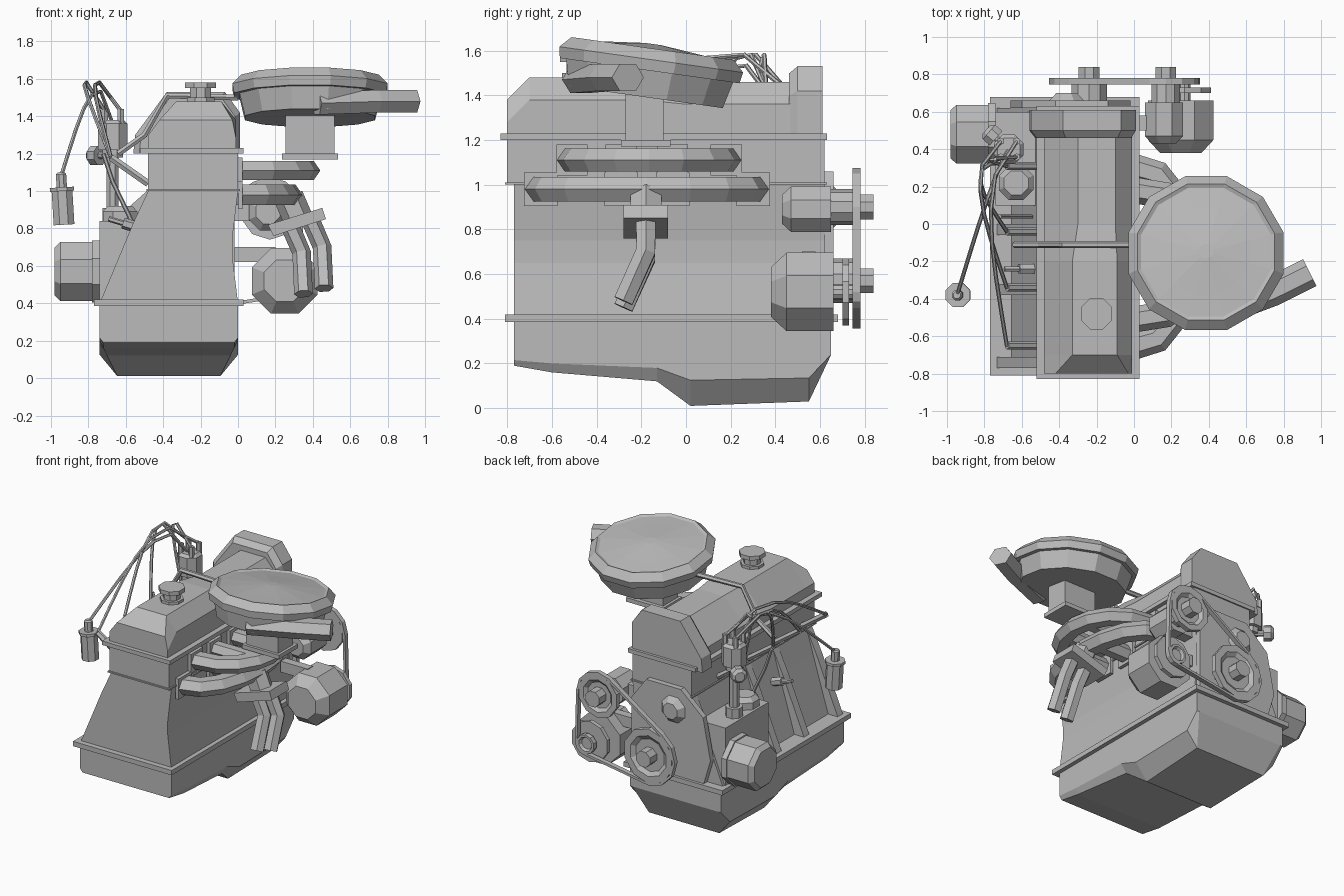
import bpy, bmesh, math
from mathutils import Vector, geometry

cube = bpy.data.objects.get("Cube")
if cube:
    bpy.data.objects.remove(cube, do_unlink=True)

shade = (.5, .5, .5, 1)
grey = bpy.data.materials.new("plain grey")
grey.use_nodes = True
grey.diffuse_color = shade
grey.node_tree.nodes["Principled BSDF"].inputs["Base Color"].default_value = shade

ALONG_X, ALONG_Y, UP = Vector((1, 0, 0)), Vector((0, 1, 0)), Vector((0, 0, 1))


def loft(name, rings, closed=False):
    """Skin a list of equal-length rings; cap the ends unless closed."""
    bm = bmesh.new()
    loops = [[bm.verts.new(point) for point in ring] for ring in rings]
    pairs = list(zip(loops, loops[1:]))
    if closed:
        pairs.append((loops[-1], loops[0]))
    else:
        bm.faces.new(loops[0])
        bm.faces.new(loops[-1])
    for a, b in pairs:
        for i in range(len(a)):
            bm.faces.new((a[i - 1], a[i], b[i], b[i - 1]))
    bmesh.ops.recalc_face_normals(bm, faces=bm.faces)
    mesh = bpy.data.meshes.new(name)
    bm.to_mesh(mesh)
    bm.free()
    mesh.materials.append(grey)
    part = bpy.data.objects.new(name, mesh)
    bpy.context.collection.objects.link(part)
    return part


def prism(name, profile, front, back):
    """Extrude an x-z profile along y."""
    return loft(name, [[(x, y, z) for x, z in profile] for y in (front, back)])


def box(name, left, right, front, back, low, high):
    return prism(name, [(left, low), (right, low), (right, high), (left, high)], front, back)


def turned(name, origin, axis, steps, sides=8):
    """Stack of (offset, radius) polygons along an axis."""
    axis = Vector(axis).normalized()
    turn = axis.to_track_quat('Z', 'Y')
    rings = []
    for offset, radius in steps:
        angles = [math.tau * (i + .5) / sides for i in range(sides)]
        rings.append([Vector(origin) + axis * offset
                      + turn @ Vector((radius * math.cos(a), radius * math.sin(a), 0)) for a in angles])
    return loft(name, rings)


def drum(name, origin, axis, length, radius, bevel=0, sides=8):
    """Cylinder whose far end is bevelled."""
    steps = [(0, radius), (length - bevel, radius)]
    if bevel:
        steps.append((length, radius - bevel))
    return turned(name, origin, axis, steps, sides)


def tube(name, path, width, height=None, sides=6):
    """Sweep a polygon of half-sizes width and height along a path."""
    height = height or width
    points = [Vector(p) for p in path]
    rings = []
    for i, point in enumerate(points):
        ahead = points[min(i + 1, len(points) - 1)]
        behind = points[max(i - 1, 0)]
        heading = (ahead - behind).normalized()
        side = heading.cross(UP if abs(heading.z) < .9 else ALONG_Y).normalized()
        over = side.cross(heading)
        angles = [math.tau * k / sides for k in range(sides)]
        rings.append([point + side * width * math.cos(a) + over * height * math.sin(a) for a in angles])
    return loft(name, rings)


# Main levels and ends of the engine
rail_z, deck_z, head_z, cover_z = .4, 1, 1.2, 1.48
front, back = -.77, .62
wide, narrow = -.74, -.48
mid_x = narrow / 2


# Oil pan, its sump deepening towards the back
def pan_ring(y, bottom):
    inset = max(.02, (.2 - bottom) / 2)
    shoulder = bottom / 2 + .12
    half = [(0, rail_z), (0, shoulder), (-inset, bottom)]
    mirrored = [(wide - x, z) for x, z in reversed(half)]
    return [(x, y, z) for x, z in half + mirrored]


pan_line = [(front, .19), (-.6, .16), (-.13, .12), (.02, .01), (.55, .03), (.65, .24)]
loft("oil_pan", [pan_ring(y, bottom) for y, bottom in pan_line])
box("pan_rail", wide - .03, .03, front - .04, back + .06, rail_z - .015, rail_z + .02)

# Engine block, waisted on one side and sloped with ribs on the other
flank = [(wide, rail_z), (-.56, .83), (narrow, deck_z)]
waist = [(0, deck_z), (-.03, .75), (-.03, .65), (0, rail_z)]
core = [(wide + .08, rail_z), (-.53, .83), (narrow, deck_z)]
prism("block", core + waist, front, back)
for y in (front, back - .06):
    prism("block_end_wall", flank + waist, y, y + .06)
for y in (-.38, -.06):
    prism("block_rib", flank + [(narrow, rail_z)], y, y + .06)
box("distributor_mount", wide, narrow, .1, .6, rail_z, .84)
drum("mount_boss", (-.63, .22, .8), UP, .12, .1, .03)

# Cylinder head with its gasket and rail
box("cylinder_head", narrow, 0, front - .03, back, deck_z, head_z)
box("head_gasket", narrow - .01, .01, front - .04, back + .01, deck_z, deck_z + .01)
box("cover_rail", narrow - .04, .03, front - .06, back + .01, head_z, head_z + .03)


# Valve cover, sloped at the front and stepped in the middle
def cover_ring(y, left, right, top):
    outline = [(narrow, head_z), (narrow, head_z + .1), (left, top),
               (right, top), (-.01, top - .1), (-.01, head_z)]
    return [(x, y, z) for x, z in outline]


loft("valve_cover", [cover_ring(front - .03, -.42, -.03, cover_z - .1),
                     cover_ring(front + .07, -.33, -.09, cover_z),
                     cover_ring(-.2, -.33, -.09, cover_z),
                     cover_ring(0, -.3, -.1, cover_z - .02),
                     cover_ring(.5, -.3, -.1, cover_z - .02)])
hood = [(-.56, head_z), (-.55, 1.3), (-.38, 1.53), (-.07, 1.53), (.01, 1.42), (.01, head_z)]
shrunk = [(mid_x + (x - mid_x) * .9, head_z + (z - head_z) * .9) for x, z in hood]
loft("cover_end", [[(x, y, z) for x, z in outline]
                   for outline, y in ((shrunk, .46), (hood, .5), (hood, .61))])
cap = Vector((-.2, -.48, cover_z))
drum("filler_neck", cap, UP, .08, .06)
drum("filler_cap_foot", cap, UP, .02, .08)
drum("filler_cap", cap + UP * .07, UP, .03, .09)
tube("breather_hose", [(0, -.11, 1.5), (-.38, -.11, 1.51), (-.5, -.11, 1.3), (-.64, -.11, head_z)], .018)

# Timing cover and water pump
chain_case = [(-.6, rail_z), (-.66, .6), (-.6, .9), (-.42, 1.06), (-.14, 1.06), (-.02, .9), (-.02, rail_z)]
prism("timing_cover", chain_case, back, back + .04)
drum("water_pump_dome", (-.36, back, .9), ALONG_Y, .08, .11, .05)

# Pulleys: x, z and radius of each, shared with the belt
pulleys = {"crank": (mid_x, .57, .2), "pump": (.17, .9, .16), "alternator": (.27, .52, .07)}
belt_y, belt_width = .745, .035
for name, (x, z, radius) in pulleys.items():
    hub = Vector((x, back, z))
    rim, dish = belt_y - back, belt_y - back + belt_width
    turned(name + "_pulley", hub, ALONG_Y,
           [(0, radius / 2), (rim, radius / 2), (rim, radius), (dish, radius),
            (dish, radius * .75), (dish - .02, radius * .6)], 10)
    if name != "alternator":
        drum(name + "_shaft", hub, ALONG_Y, .22, .06)


# Drive belt wrapped around the pulleys
def belt_points(grow):
    angles = [math.tau * i / 12 for i in range(12)]
    return [Vector((x + (radius + grow) * math.cos(a), z + (radius + grow) * math.sin(a)))
            for x, z, radius in pulleys.values() for a in angles]


outer, inner = belt_points(.014), belt_points(-.004)
wrap = geometry.convex_hull_2d(outer)
edges = ((outer, belt_y), (outer, belt_y + belt_width), (inner, belt_y + belt_width), (inner, belt_y))
loft("drive_belt", [[(points[i].x, y, points[i].y) for i in wrap] for points, y in edges], True)

# Pump and alternator bodies, facing the front
drum("pump_body", (.16, .65, .89), -ALONG_Y, .22, .11, .04)
drum("alternator", (.25, .66, .52), -ALONG_Y, .28, .19, .07)
drum("alternator_fan", (.27, .7, .52), ALONG_Y, .03, .15, 0, 10)
box("alternator_bracket", -.02, .2, .52, .58, .62, .7)
box("pump_bracket", -.02, .12, .5, .58, .84, .94)

# Oil filter
filter_end = Vector((wide, .48, .57))
drum("oil_filter_plate", filter_end, -ALONG_X, .04, .18)
drum("oil_filter", filter_end, -ALONG_X, .24, .17, .03)


# Manifolds: a rounded loop leaving the head and returning to it
def manifold(name, z, reach, start, end, size):
    middle, half = (start + end) / 2, (end - start) / 2
    turns = [math.pi * i / 8 for i in range(9)]
    path = [(reach * abs(math.sin(a)) ** .8, middle - half * math.cos(a), z) for a in turns]
    tube(name + "_manifold", path, size, size * .85)
    for y in (-.29, -.06):
        tube(name + "_runner", [(0, y, z), (reach, y, z)], size * .8)
    for y in (start, -.29, -.06, end):
        box(name + "_flange", 0, .025, y - size, y + size, z - size, z + size)


manifold("intake", 1.11, .37, -.51, .18, .07)
manifold("exhaust", .98, .27, -.65, .3, .075)

# Downpipes below a slanted flange
pipe_y = -.18
tube("exhaust_outlet", [(.27, pipe_y, .97), (.33, pipe_y, .83)], .08)
prism("outlet_flange", [(.16, .82), (.19, .76), (.47, .85), (.45, .91)], pipe_y - .1, pipe_y + .1)
for x, lift in ((.28, 0), (.39, .03)):
    tube("downpipe", [(x, pipe_y, .81 + lift), (x + .06, pipe_y, .67 + lift),
                      (x + .07, pipe_y - .1, .45 + lift)], .05)

# Carburettor and tilted air cleaner
carb_x = .385
box("carburettor_flange", carb_x - .15, carb_x + .15, -.29, -.07, 1.17, head_z)
box("carburettor", carb_x - .13, carb_x + .13, -.27, -.1, head_z, 1.42)
tilt = (0, math.sin(.14), math.cos(.14))
bowl = [(-.14, .36), (-.02, .39), (-.02, .42), (.03, .43), (.08, .38), (.07, .36), (.08, .24), (.1, .04)]
turned("air_cleaner", (carb_x, -.16, 1.53), tilt, bowl, 12)
tube("air_intake_snout", [(.42, -.48, 1.47), (.74, -.36, 1.48), (.94, -.26, 1.48)], .08, .07)

# Distributor with vacuum unit
dist = Vector((-.67, .4, .84))
drum("distributor_foot", dist, UP, .07, .06)
drum("distributor_shaft", dist, UP, .4, .035)
drum("distributor_cup", dist + UP * .34, UP, .06, .06)
drum("distributor_cap", dist + UP * .38, UP, .16, .085, .02)
outward = Vector((-.75, .65, 0))
drum("vacuum_rod", dist + UP * .35, outward, .1, .02)
drum("vacuum_unit", dist + UP * .35 + outward * .09, outward, .07, .055, .02)

# Ignition coil
coil, lean = Vector((-.93, -.38, .82)), Vector((-.06, 0, 1))
drum("ignition_coil", coil, lean, .2, .06)
drum("coil_collar", coil + lean * .18, lean, .02, .07)
drum("coil_terminal", coil + lean * .2, lean, .08, .03, .01)


# Leads: arched from the distributor cap, bowed outwards
def lead(name, start, end, rise, bow):
    path = []
    for i in range(7):
        t = i / 6
        arch = math.sin(math.pi * t ** .6)
        path.append(start.lerp(end, t) + UP * rise * arch - ALONG_X * bow * arch)
    tube(name, path, .011)


cap_top = dist + UP * .52
lead("coil_lead", cap_top, coil + lean * .26, .25, .02)

# Spark plugs, cap towers and plug leads
for i, y in enumerate((-.65, -.34, -.04, .31)):
    quarter = math.tau * (i + .5) / 4
    tower = cap_top + .06 * (ALONG_X * math.cos(quarter) + ALONG_Y * math.sin(quarter))
    drum("cap_tower", tower, UP, .08, .02, 0, 6)
    boot_end = Vector((-.68, y, 1.18))
    lead("plug_lead", tower + UP * .07, boot_end, .22, .12)
    tube("plug_boot", [boot_end, (narrow, y, 1.04)], .022)

# Dipstick and oil sensor
tube("dipstick", [(-.72, .04, head_z), (-.67, .04, 1.05), (-.55, .04, .8)], .012)
sensor = Vector((-.52, -.24, .8))
drum("oil_sensor", sensor, (-1, 0, .3), .1, .03, 0, 6)
drum("sensor_stem", sensor, (-1, 0, .3), .18, .015, 0, 6)
